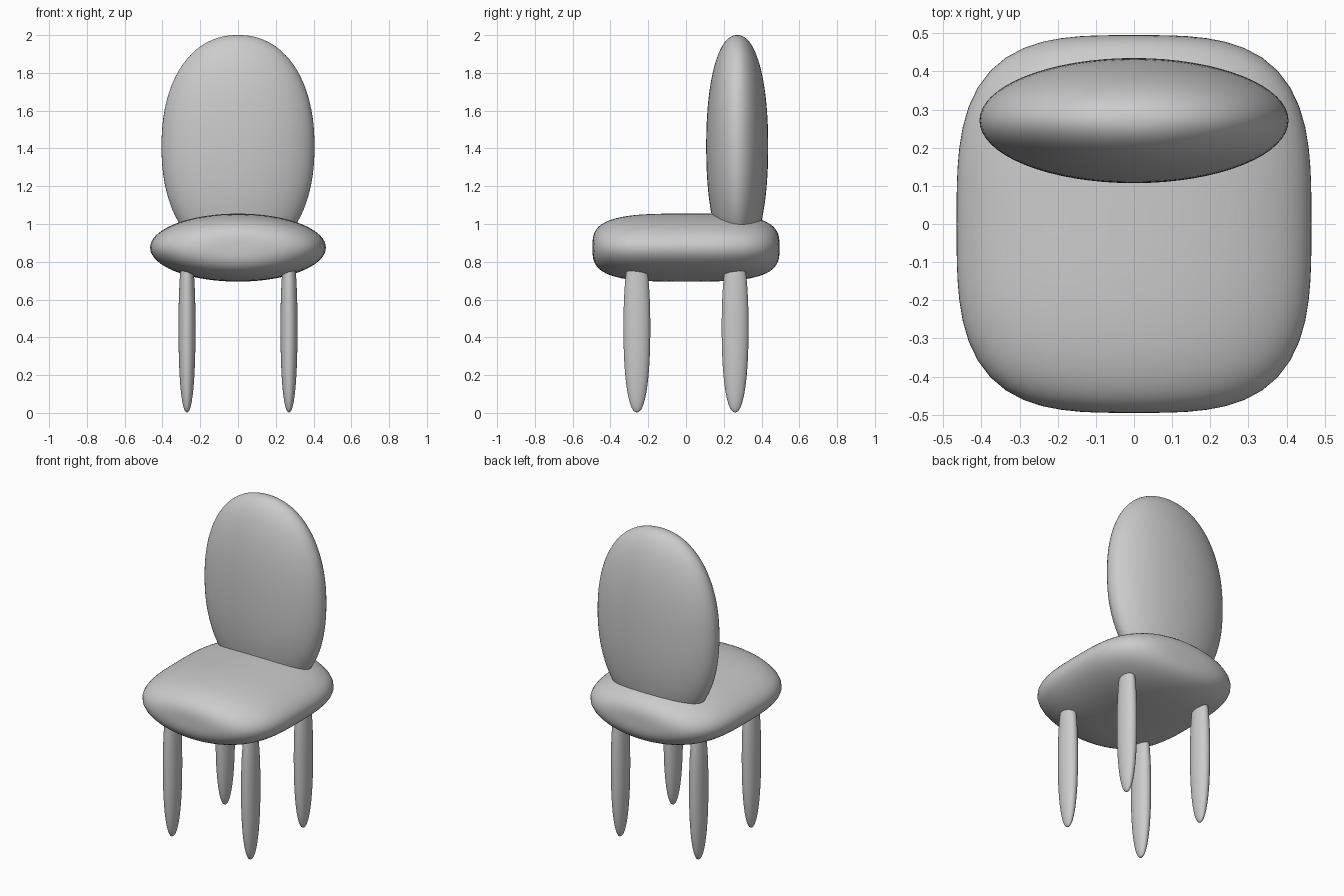
import bpy
import bmesh

if "Cube" in bpy.data.objects:
    bpy.data.objects.remove(bpy.data.objects["Cube"])


def superquadric(name, centre, radii, axis, n_axis, n_cross=2.0):
    """Sphere pushed onto a superellipsoid; n_axis squares it along the axis, n_cross across it."""
    bm = bmesh.new()
    bmesh.ops.create_uvsphere(bm, u_segments=64, v_segments=48, radius=1)
    others = [i for i in range(3) if i != axis]
    for v in bm.verts:
        cross = sum(abs(v.co[i]) ** n_cross for i in others)
        f = cross ** (n_axis / n_cross) + abs(v.co[axis]) ** n_axis
        p = v.co * f ** (-1 / n_axis)
        v.co = [centre[i] + radii[i] * p[i] for i in range(3)]
    for f in bm.faces:
        f.smooth = True
    mesh = bpy.data.meshes.new(name)
    bm.to_mesh(mesh)
    bm.free()
    obj = bpy.data.objects.new(name, mesh)
    bpy.context.collection.objects.link(obj)
    return obj


# Cushion-like seat, squared front to back
superquadric("seat", (0, 0, 0.875), (0.465, 0.495, 0.18), 1, 3.3)

# Oval backrest sunk into the seat
superquadric("backrest", (0, 0.271, 1.41), (0.405, 0.164, 0.59), 2, 2.2)

# Four tapered legs
for y, row in ((-0.26, "front"), (0.26, "back")):
    for x, side in ((-0.27, "left"), (0.27, "right")):
        superquadric(f"{row}_{side}_leg", (x, y, 0.45), (0.045, 0.071, 0.447), 2, 2.25)
